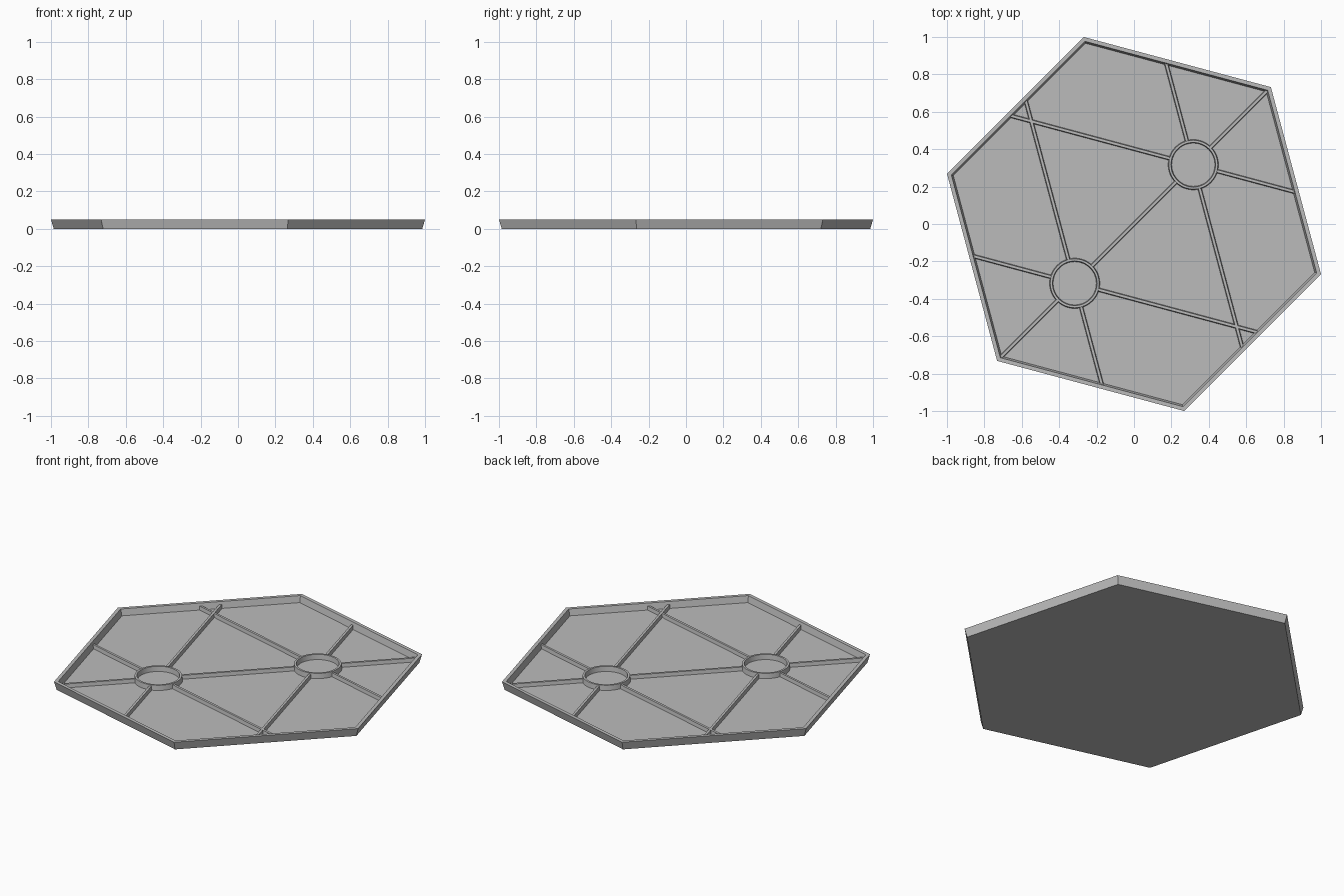
import bpy
import bmesh
from math import cos, sin, pi, radians
from mathutils import Vector

cube = bpy.data.objects.get("Cube")
if cube:
    bpy.data.objects.remove(cube, do_unlink=True)

grey = bpy.data.materials.new("plain grey")
grey.use_nodes = True
grey.diffuse_color = (0.5, 0.5, 0.5, 1)
grey.node_tree.nodes["Principled BSDF"].inputs["Base Color"].default_value = (0.5, 0.5, 0.5, 1)

RIM_Z = 0.05
FLOOR_Z = 0.012
RIB_Z = 0.034
RING_Z = 0.042
HUB = Vector((0.317, 0.317))
HUB_R = 0.126
WALL_APOTHEM = 0.88


def polygon(r, z, sides, start=0.0, centre=(0, 0)):
    return [(centre[0] + r * cos(start + 2 * pi * i / sides),
             centre[1] + r * sin(start + 2 * pi * i / sides), z) for i in range(sides)]


def loft(name, loops, caps=True):
    """Skin a stack of matching closed loops, bottom first."""
    bm = bmesh.new()
    rows = [[bm.verts.new(p) for p in loop] for loop in loops]
    n = len(rows[0])
    for a, b in zip(rows, rows[1:]):
        for i in range(n):
            j = (i + 1) % n
            bm.faces.new((a[i], a[j], b[j], b[i]))
    if caps:
        bm.faces.new(rows[0][::-1])
        bm.faces.new(rows[-1])
    mesh = bpy.data.meshes.new(name)
    bm.to_mesh(mesh)
    bm.free()
    mesh.materials.append(grey)
    obj = bpy.data.objects.new(name, mesh)
    bpy.context.collection.objects.link(obj)
    return obj


def rib(name, start, end):
    """Straight rib with drafted sides, standing on the floor."""
    side = (end - start).normalized().orthogonal()
    if (end - start).cross(side) < 0:
        side = -side

    def rect(half, z):
        s = side * half
        return [(*p, z) for p in (start - s, end - s, end + s, start + s)]

    loft(name, [rect(0.011, FLOOR_Z - 0.003), rect(0.007, RIB_Z)])


def reach(origin, direction):
    """Distance from a point to the hexagonal wall."""
    normals = [Vector((cos(a), sin(a))) for a in (radians(15 + 60 * k) for k in range(6))]
    return min((WALL_APOTHEM - origin.dot(n)) / direction.dot(n)
               for n in normals if direction.dot(n) > 0.01)


# Hexagonal tray with flared walls
tray_profile = [(1.020, 0), (1.035, RIM_Z), (1.011, RIM_Z), (1.000, FLOOR_Z)]
loft("tray", [polygon(r, z, 6, radians(45)) for r, z in tray_profile])

# Two round sockets with ribs radiating to the walls
for label, sign in (("rear", 1), ("front", -1)):
    centre = HUB * sign
    ring_profile = [(0.135, FLOOR_Z - 0.003), (0.131, RING_Z),
                    (0.119, RING_Z), (0.115, FLOOR_Z - 0.003)]
    ring = loft(label + "_socket_ring",
                [polygon(r, z, 48, 0, centre) for r, z in ring_profile], caps=False)
    bpy.ops.object.select_all(action='DESELECT')
    ring.select_set(True)
    bpy.context.view_layer.objects.active = ring
    bpy.ops.object.shade_smooth_by_angle(angle=radians(30))

    for number, angle in enumerate((-75, -15, 45, 105, 165), 1):
        d = Vector((cos(radians(angle)), sin(radians(angle)))) * sign
        rib(f"{label}_rib_{number}", centre + d * HUB_R, centre + d * reach(centre, d))

# Rib joining the sockets
inner = HUB - HUB.normalized() * HUB_R
rib("centre_rib", -inner, inner)
